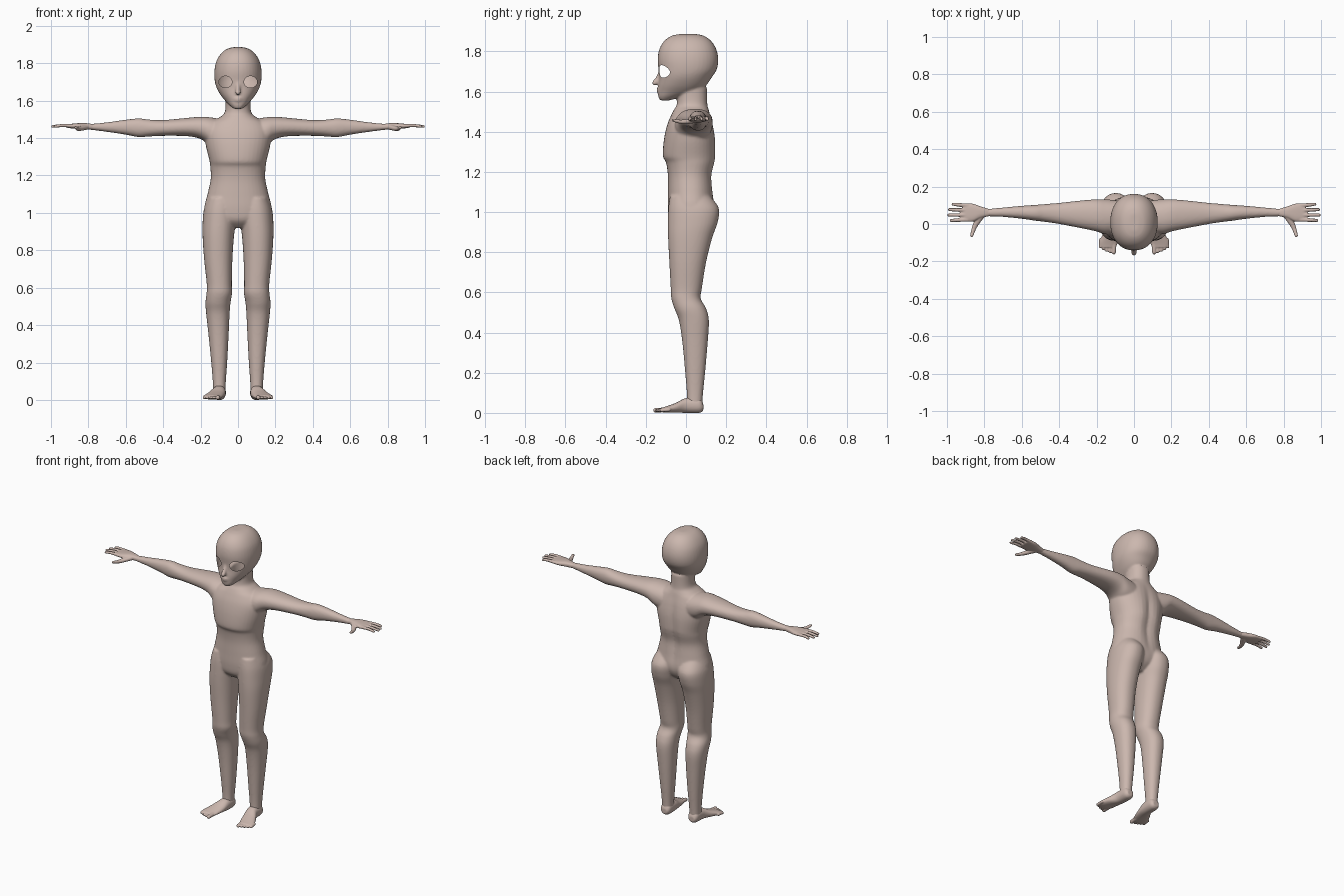
import bpy, bmesh, math
from mathutils import Vector, Matrix

if "Cube" in bpy.data.objects:
    bpy.data.objects.remove(bpy.data.objects["Cube"])

skin = bpy.data.materials.new("skin")
skin.diffuse_color = (0.60, 0.475, 0.425, 1)
skin.use_nodes = True
skin.node_tree.nodes["Principled BSDF"].inputs["Base Color"].default_value = skin.diffuse_color


def smooth_rows(rows, n=5):
    """Catmull-Rom interpolation of section rows."""
    out = []
    for i in range(len(rows) - 1):
        p0, p1, p2 = rows[max(i - 1, 0)], rows[i], rows[i + 1]
        p3 = rows[min(i + 2, len(rows) - 1)]
        for k in range(n):
            t = k / n
            out.append([0.5 * (2 * b + (c - a) * t + (2 * a - 5 * b + 4 * c - d) * t * t
                               + (3 * b - a - 3 * c + d) * t ** 3)
                        for a, b, c, d in zip(p0, p1, p2, p3)])
    return out + [list(rows[-1])]


def loft(bm, axis, rows, side=1, power=2.2, n=40):
    """Closed skin over oval sections: (position, low1, high1, low2, high2)."""
    others = [a for a in range(3) if a != axis]
    rings = []
    for t, a0, a1, b0, b1 in smooth_rows(rows):
        ring = []
        for k in range(n):
            ang = 2 * math.pi * k / n
            c, s = math.cos(ang), math.sin(ang)
            p = [0, 0, 0]
            p[axis] = t
            p[others[0]] = (a0 + a1) / 2 + (a1 - a0) / 2 * math.copysign(abs(c) ** (2 / power), c)
            p[others[1]] = (b0 + b1) / 2 + (b1 - b0) / 2 * math.copysign(abs(s) ** (2 / power), s)
            p[0] *= side
            ring.append(bm.verts.new(p))
        rings.append(ring)
    faces = [bm.faces.new(rings[0]), bm.faces.new(rings[-1][::-1])]
    for r, q in zip(rings, rings[1:]):
        for k in range(n):
            j = (k + 1) % n
            faces.append(bm.faces.new((r[k], q[k], q[j], r[j])))
    bmesh.ops.recalc_face_normals(bm, faces=faces)
    return [v for r in rings for v in r]


def beads(bm, points, r0, r1, side=1, flat=1.0):
    """Rounded tapering rod made of overlapping balls."""
    pts = smooth_rows(points, 8)
    for i, p in enumerate(pts):
        r = r0 + (r1 - r0) * i / (len(pts) - 1)
        m = Matrix.Translation((p[0] * side, p[1], p[2])) @ Matrix.Diagonal((1, 1, flat, 1))
        bmesh.ops.create_icosphere(bm, subdivisions=2, radius=r, matrix=m)


def finish(bm, name, voxel, rounds):
    """Fuse overlapping forms into one smooth skin."""
    me = bpy.data.meshes.new(name)
    bm.to_mesh(me)
    bm.free()
    ob = bpy.data.objects.new(name, me)
    bpy.context.collection.objects.link(ob)
    bpy.context.view_layer.objects.active = ob
    rm = ob.modifiers.new("fuse", 'REMESH')
    rm.mode, rm.voxel_size = 'VOXEL', voxel
    sm = ob.modifiers.new("soften", 'SMOOTH')
    sm.factor, sm.iterations = 0.5, rounds
    for m in ("fuse", "soften"):
        bpy.ops.object.modifier_apply(modifier=m)
    ob.data.materials.clear()
    ob.data.materials.append(skin)
    ob.data.polygons.foreach_set("use_smooth", [True] * len(ob.data.polygons))
    return ob


bm = bmesh.new()

# torso and neck: (z, half width, front y, back y)
torso = [(1.62, .066, -.045, .105), (1.54, .070, -.045, .106), (1.51, .10, -.060, .113),
         (1.48, .150, -.075, .122), (1.43, .178, -.095, .137), (1.36, .172, -.110, .150),
         (1.28, .153, -.115, .152), (1.245, .148, -.099, .147), (1.18, .146, -.09, .132),
         (1.10, .163, -.09, .136), (1.02, .180, -.09, .142), (.96, .15, -.08, .12),
         (.92, .05, -.04, .07)]
for v in loft(bm, 2, [(z, -w, w, f, b) for z, w, f, b in torso]):
    if v.co.y > 0.03 and 1.0 < v.co.z < 1.5:      # spine groove
        fade = math.sin((v.co.z - 1.0) / 0.5 * math.pi)
        v.co.y -= 0.016 * fade * math.exp(-(v.co.x / 0.03) ** 2)

# head: (z, half width, front y, back y)
head = [(1.886, .025, -.035, .055), (1.876, .060, -.075, .092), (1.85, .092, -.110, .127),
        (1.81, .116, -.133, .151), (1.76, .126, -.141, .161), (1.71, .125, -.137, .153),
        (1.67, .115, -.134, .128), (1.63, .093, -.138, .100), (1.60, .069, -.139, .060),
        (1.575, .045, -.138, -.02), (1.556, .022, -.130, -.08)]
loft(bm, 2, [(z, -w, w, f, b) for z, w, f, b in head])

# nose and lips
beads(bm, [(0, -.127, 1.70), (0, -.140, 1.665), (0, -.155, 1.643)], .010, .015)
for z, w in ((1.612, .026), (1.600, .021)):
    beads(bm, [(-w, -.127, z), (0, -.139, z), (w, -.127, z)], .009, .009, flat=.7)

arm = [(.08, -.05, .125, 1.34, 1.50), (.15, -.055, .132, 1.36, 1.511),
       (.20, -.04, .132, 1.395, 1.514), (.27, -.025, .127, 1.41, 1.508),
       (.40, .0, .113, 1.412, 1.496), (.48, .012, .106, 1.408, 1.499),
       (.53, .018, .102, 1.405, 1.505), (.60, .028, .097, 1.418, 1.498),
       (.70, .038, .088, 1.433, 1.484), (.78, .041, .081, 1.443, 1.476),
       (.81, .042, .083, 1.446, 1.474)]
leg = [(1.08, .02, .160, -.08, .12), (1.02, .008, .182, -.088, .163),
       (.95, .012, .189, -.09, .158), (.87, .022, .189, -.089, .130),
       (.75, .03, .181, -.083, .10), (.62, .033, .167, -.076, .079),
       (.57, .032, .168, -.073, .073), (.52, .040, .174, -.058, .100),
       (.46, .045, .170, -.035, .114), (.35, .05, .158, -.018, .108),
       (.20, .058, .143, -.004, .095), (.10, .065, .135, .004, .085),
       (.03, .068, .132, .005, .080)]
for s in (1, -1):
    loft(bm, 0, arm, s)
    loft(bm, 2, leg, s)
body = finish(bm, "body", 0.006, 7)

# open eye sockets cut through the face skin
bm = bmesh.new()
bm.from_mesh(body.data)
RX, RZ, EZ, N = .035, .031, 1.70, 20
for s in (1, -1):
    ex = .067 * s

    def near(f):
        c = f.calc_center_median()
        return c.y < -.02 and abs(c.x - ex) < .05 and abs(c.z - EZ) < .045

    planes = []
    for k in range(N):
        a = 2 * math.pi * k / N
        c, d = math.cos(a), math.sin(a)
        planes.append((Vector((ex + RX * c, 0, EZ + RZ * d)),
                       Vector((c / RX, 0, d / RZ)).normalized()))
    for co, no in planes:
        fs = [f for f in bm.faces if near(f)]
        geom = fs + list({e for f in fs for e in f.edges}) + list({v for f in fs for v in f.verts})
        bmesh.ops.bisect_plane(bm, geom=geom, plane_co=co, plane_no=no, dist=1e-6)
    hole = [f for f in bm.faces if near(f) and
            all((f.calc_center_median() - co).dot(no) < 0 for co, no in planes)]
    bmesh.ops.delete(bm, geom=hole, context='FACES')
bm.to_mesh(body.data)
bm.free()

# hands and feet
palm = [(.77, .043, .079, 1.445, 1.474), (.82, .032, .094, 1.446, 1.480),
        (.86, .014, .108, 1.449, 1.479), (.90, .013, .110, 1.453, 1.475),
        (.915, .02, .105, 1.456, 1.472)]
foot = [(.086, .08, .12, .012, .045), (.065, .066, .134, 0, .075), (.0, .066, .140, 0, .074),
        (-.05, .073, .165, .002, .050), (-.10, .086, .186, .002, .032),
        (-.125, .098, .182, .004, .025)]
fingers = [(.100, .106, .968), (.074, .077, .987), (.048, .048, .992), (.023, .019, .978)]
for s, side in ((1, "left"), (-1, "right")):
    bm = bmesh.new()
    loft(bm, 0, palm, s, 2.6)
    for y0, y1, tip in fingers:
        beads(bm, [(.89, y0, 1.465), (.94, (y0 + y1) / 2, 1.467), (tip, y1, 1.462)],
              .0115, .0085, s, .9)
    beads(bm, [(.815, .045, 1.458), (.845, .0, 1.450), (.858, -.03, 1.450), (.868, -.062, 1.457)],
          .018, .009, s, .85)
    finish(bm, side + "_hand", 0.004, 2)

    bm = bmesh.new()
    loft(bm, 1, foot, s)
    for k in range(5):                            # toes, big one inside
        r = .013 if k == 0 else .0095
        x = .108 + .0175 * k + (.003 if k else 0)
        beads(bm, [(x - .003, -.10 + .004 * k, .016), (x, -.152 + .0035 * k + .002 * k * k / 2, .0125)],
              r, r * .9, s)
    finish(bm, side + "_foot", 0.004, 2)
